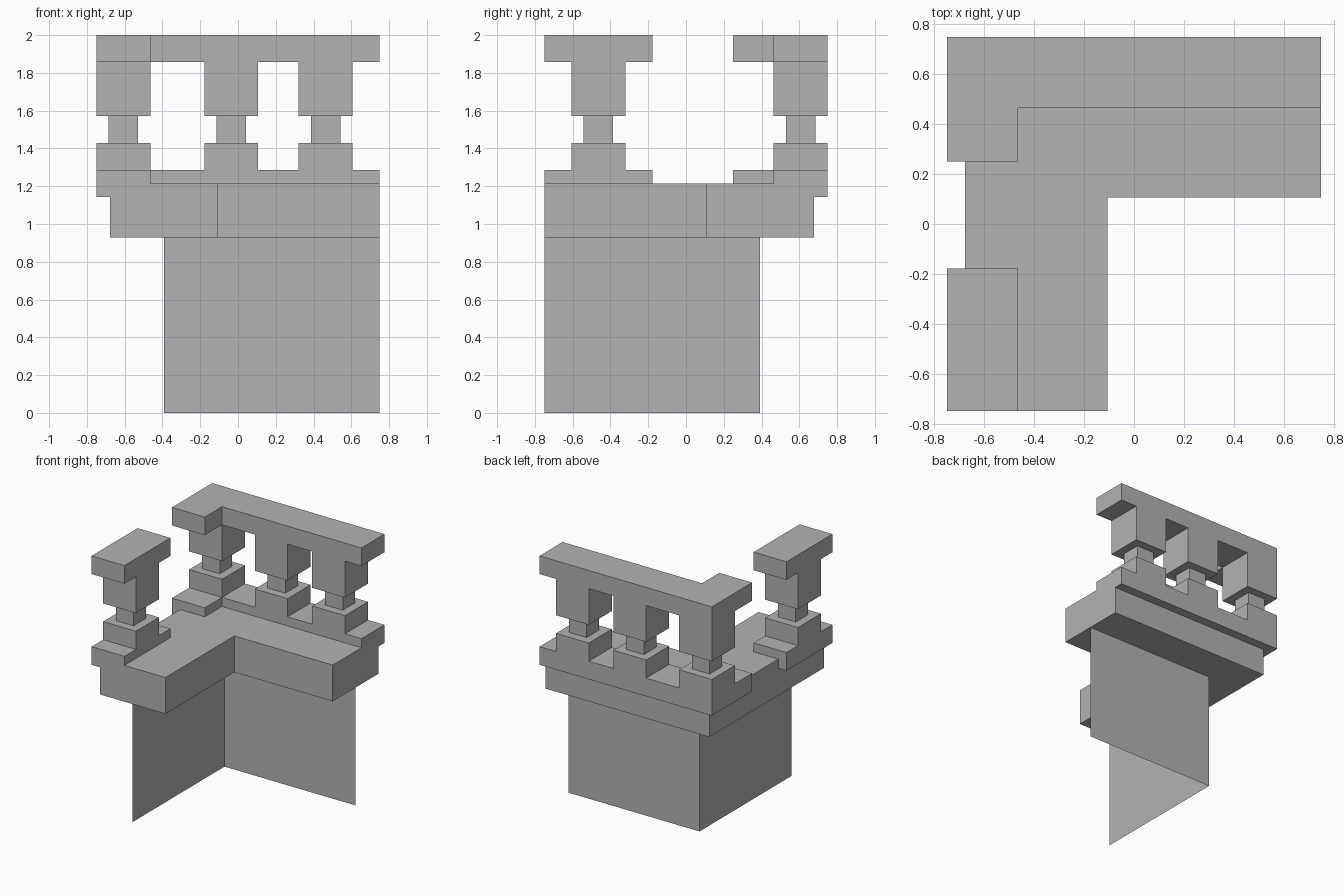
import bpy
import bmesh

U = 1 / 14          # one block of the modelling grid
HALF = 10.5         # half the footprint, in blocks

cube = bpy.data.objects.get("Cube")
if cube:
    bpy.data.objects.remove(cube, do_unlink=True)

stone = bpy.data.materials.new("grey stone")
stone.use_nodes = True
GREY = (0.45, 0.45, 0.45, 1)
stone.diffuse_color = GREY
stone.node_tree.nodes["Principled BSDF"].inputs["Base Color"].default_value = GREY


def extrude(name, outline, z0, z1, closed=True):
    """Raise an outline (in blocks) from z0 to z1; open outlines give sheets."""
    bm = bmesh.new()
    rings = [[bm.verts.new(((x - HALF) * U, (y - HALF) * U, z * U)) for x, y in outline]
             for z in (z0, z1)]
    low, high = rings
    n = len(outline)
    for i in range(n if closed else n - 1):
        j = (i + 1) % n
        bm.faces.new((low[i], low[j], high[j], high[i]))
    if closed:
        bm.faces.new(low[::-1])
        bm.faces.new(high)
    bmesh.ops.recalc_face_normals(bm, faces=bm.faces)
    mesh = bpy.data.meshes.new(name)
    bm.to_mesh(mesh)
    bm.free()
    mesh.materials.append(stone)
    obj = bpy.data.objects.new(name, mesh)
    bpy.context.collection.objects.link(obj)
    return obj


def rect(x0, y0, x1, y1):
    return [(x0, y0), (x1, y0), (x1, y1), (x0, y1)]


# Thin corner wall and the L-shaped walkway on top of it
extrude("corner_wall", [(5, 0), (5, 16), (21, 16)], 0, 13, closed=False)
extrude("walkway", [(1, 0), (9, 0), (9, 12), (21, 12), (21, 20), (1, 20)], 13, 17)

# Rails: the same outlines serve as the lower kerb and the upper beam
corner_run = [(0, 14), (4, 14), (4, 17), (21, 17), (21, 21), (0, 21)]
side_run = rect(0, 0, 4, 8)
for name, outline in (("corner", corner_run), ("side", side_run)):
    extrude(name + "_kerb", outline, 17, 18)
    extrude(name + "_top_beam", outline, 26, 28)

# Kerb lips overhanging the outer edge of the walkway
extrude("corner_lip", [(0, 14), (1, 14), (1, 20), (21, 20), (21, 21), (0, 21)], 16, 17)
extrude("side_lip", rect(0, 0, 1, 8), 16, 17)

# Balusters: foot, narrow neck and tall head
NECK = 0.92         # inset of the neck from the block edge
posts = {"corner": (0, 17), "middle": (8, 17), "end": (15, 17), "side": (0, 2)}
for name, (x, y) in posts.items():
    block = rect(x, y, x + 4, y + 4)
    neck = rect(x + NECK, y + NECK, x + 4 - NECK, y + 4 - NECK)
    extrude(name + "_post_foot", block, 18, 20)
    extrude(name + "_post_neck", neck, 20, 22)
    extrude(name + "_post_head", block, 22, 26)
